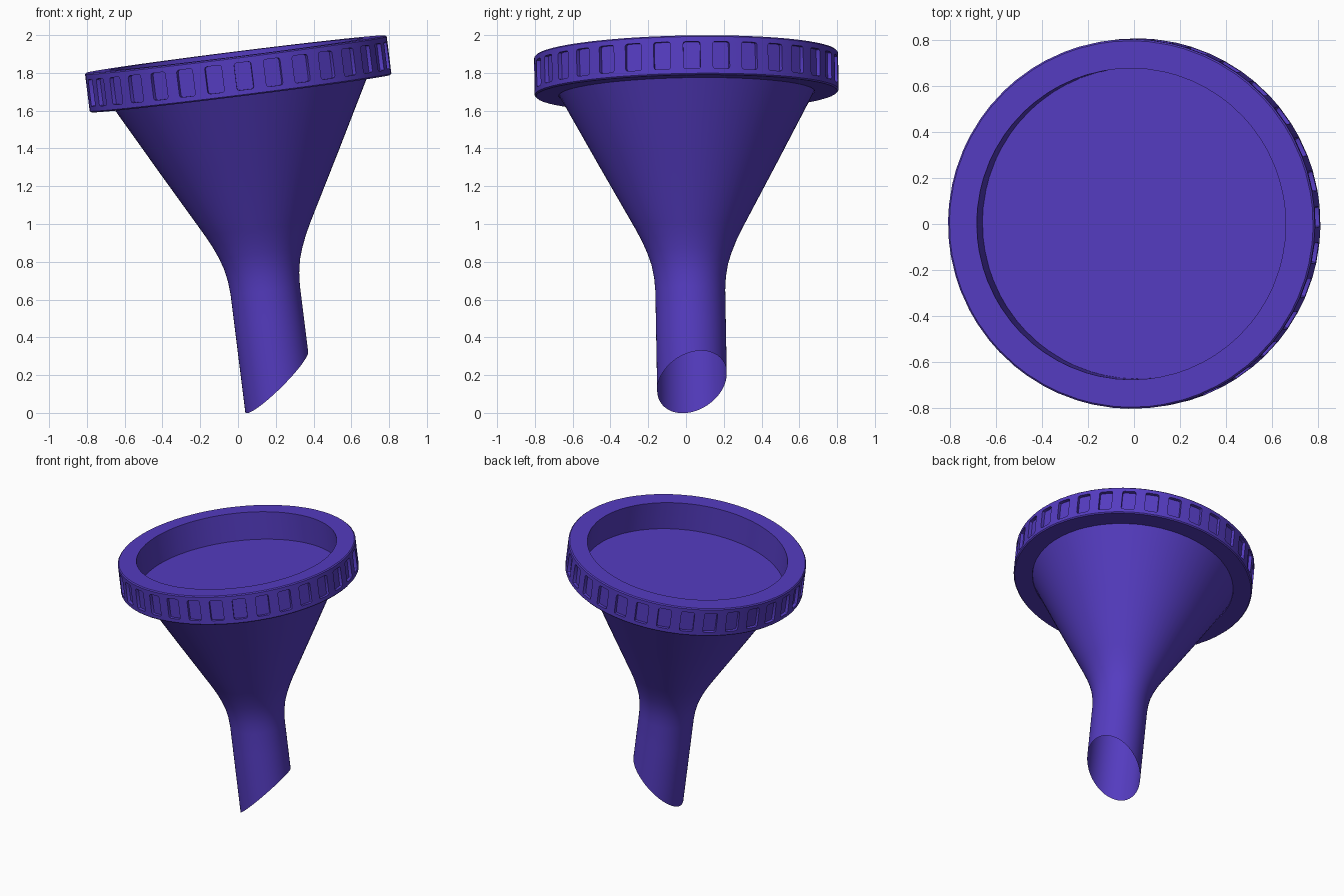
import bpy, bmesh, math
from mathutils import Matrix, Vector

if "Cube" in bpy.data.objects:
    bpy.data.objects.remove(bpy.data.objects["Cube"])

# Tilted funnel frame: local z is the funnel axis, origin at the top centre of the rim
up = Vector((-0.124, -0.018, 0.992)).normalized()
v = up.cross(Vector((1, 0, 0.125))).normalized()
u = v.cross(up)
FRAME = Matrix.Translation((-0.012, 0, 1.899)) @ Matrix((u, v, up)).transposed().to_4x4()

purple = bpy.data.materials.new("purple_plastic")
purple.diffuse_color = (0.09, 0.045, 0.53, 1)
purple.use_nodes = True
purple.node_tree.nodes["Principled BSDF"].inputs["Base Color"].default_value = purple.diffuse_color


def lathe(bm, profile, angles, closed=False):
    """Revolve (radius, z) points; returns the rings of vertices."""
    rings = [[bm.verts.new((r * math.cos(a), r * math.sin(a), z)) for a in angles]
             for r, z in profile]
    n = len(angles)
    for i in range(len(rings) if closed else len(rings) - 1):
        p, q = rings[i], rings[(i + 1) % len(rings)]
        for j in range(n):
            k = (j + 1) % n
            bm.faces.new((p[j], q[j], q[k], p[k]))
    return rings


def finish(bm, name):
    bmesh.ops.recalc_face_normals(bm, faces=bm.faces)
    bm.transform(FRAME)
    mesh = bpy.data.meshes.new(name)
    bm.to_mesh(mesh)
    bm.free()
    mesh.materials.append(purple)
    ob = bpy.data.objects.new(name, mesh)
    bpy.context.collection.objects.link(ob)
    bpy.context.view_layer.objects.active = ob
    ob.select_set(True)
    bpy.ops.object.shade_smooth_by_angle(angle=math.radians(30))
    ob.select_set(False)


# Rim: chamfered ring whose outer band alternates grip notches and lands
N, R, HALF, C, DEPTH = 32, 0.805, 0.056, 0.007, 0.022
RI, H, Z0, Z1 = 0.678, -0.21, -0.033, -0.178
rim_angles = [0.036 + k * 2 * math.pi / N + s * HALF for k in range(N) for s in (-1, 1)]
bm = bmesh.new()
rings = lathe(bm, [(RI, 0), (R - C, 0), (R, -C), (R, Z0), (R, Z1),
                   (R, H + C), (R - C, H), (RI, H)], rim_angles, closed=True)
bmesh.ops.recalc_face_normals(bm, faces=bm.faces)
band = set(rings[3]) | set(rings[4])
bm.verts.index_update()
starts = {rings[3][j] for j in range(0, 2 * N, 2)}
ends = {rings[3][j] for j in range(1, 2 * N, 2)}
notches = []
for f in bm.faces:
    if all(w in band for w in f.verts):
        j = next(i for i, w in enumerate(rings[3]) if w in f.verts
                 and rings[3][(i + 1) % (2 * N)] in f.verts)
        if j % 2 == 0:
            notches.append(f)
res = bmesh.ops.extrude_discrete_faces(bm, faces=notches)
for f in res["faces"]:
    for w in f.verts:
        s = (R - DEPTH) / R
        w.co.x *= s
        w.co.y *= s
# Rounded notch corners
inner = {w for f in res["faces"] for w in f.verts}
corners = [e for e in bm.edges if (e.verts[0] in inner) != (e.verts[1] in inner)]
bmesh.ops.bevel(bm, geom=corners, offset=0.012, offset_type='OFFSET',
                segments=2, profile=0.5, affect='EDGES')
finish(bm, "rim")

# Flat floor inside the rim
round_angles = [0.036 - HALF + k * 2 * math.pi / 64 for k in range(64)]
bm = bmesh.new()
bm.faces.new([bm.verts.new((RI * math.cos(a), RI * math.sin(a), -0.2)) for a in rim_angles])
finish(bm, "rim_floor")

# Cone, curved neck and spout shell, with the open end cut on a slant
bm = bmesh.new()
rings = lathe(bm, [(0.677, -0.205), (0.48, -0.57), (0.283, -0.93), (0.25, -0.995),
                   (0.223, -1.06), (0.203, -1.12), (0.190, -1.19), (0.185, -1.26),
                   (0.185, -1.42), (0.185, -1.75)], round_angles)
for w in rings[-1]:
    w.co.z = -1.749 + 0.74 * w.co.x + 0.235 * w.co.y
finish(bm, "funnel_cone_and_spout")
